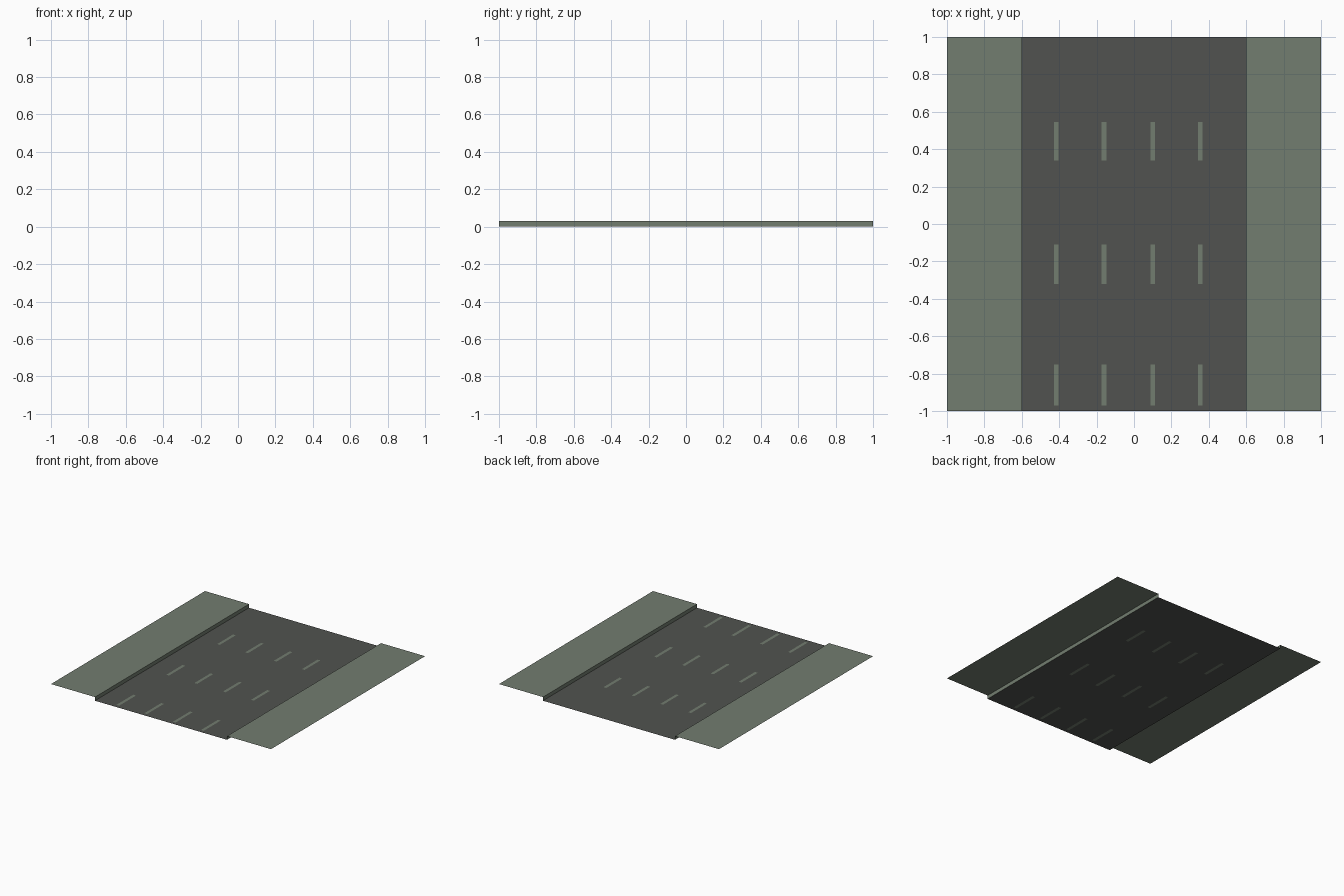
import bpy, bmesh

if "Cube" in bpy.data.objects:
    bpy.data.objects.remove(bpy.data.objects["Cube"])

ROAD_EDGE, CURB_H, HALF = 0.60, 0.03, 1.0


def material(name, rgb):
    m = bpy.data.materials.new(name)
    m.diffuse_color = (*rgb, 1.0)
    m.use_nodes = True
    m.node_tree.nodes["Principled BSDF"].inputs["Base Color"].default_value = m.diffuse_color
    return m


asphalt = material("dark asphalt", (0.083, 0.086, 0.080))
concrete = material("grey green concrete", (0.170, 0.205, 0.160))


def make_object(name, bm, *mats):
    mesh = bpy.data.meshes.new(name)
    bm.to_mesh(mesh)
    bm.free()
    for m in mats:
        mesh.materials.append(m)
    ob = bpy.data.objects.new(name, mesh)
    bpy.context.collection.objects.link(ob)
    return ob


# Road: a single sheet, divided so the lane dashes are cut in as faces
dash_x = [(c - 0.0125, c + 0.0125) for c in (-0.415, -0.16, 0.10, 0.355)]
dash_y = [(-0.97, -0.75), (-0.32, -0.11), (0.34, 0.545)]
xs = [-ROAD_EDGE] + [v for d in dash_x for v in d] + [ROAD_EDGE]
ys = [-HALF] + [v for d in dash_y for v in d] + [HALF]
bm = bmesh.new()
grid = [[bm.verts.new((x, y, 0)) for y in ys] for x in xs]
for i in range(len(xs) - 1):
    for j in range(len(ys) - 1):
        f = bm.faces.new((grid[i][j], grid[i + 1][j],
                          grid[i + 1][j + 1], grid[i][j + 1]))
        # odd cells in both directions are the painted dashes
        f.material_index = 1 if i % 2 and j % 2 else 0
make_object("road", bm, asphalt, concrete)

# Sidewalks: curb face and walkway as one open profile run along y
for side, name in ((-1, "left_sidewalk"), (1, "right_sidewalk")):
    bm = bmesh.new()
    profile = [(ROAD_EDGE, 0), (ROAD_EDGE, CURB_H), (1.0, CURB_H)]
    rows = [[bm.verts.new((side * x, y, z)) for x, z in profile]
            for y in (-HALF, HALF)]
    for k in range(2):
        f = bm.faces.new((rows[0][k], rows[0][k + 1],
                          rows[1][k + 1], rows[1][k]))
        if side < 0:
            f.normal_flip()
    make_object(name, bm, concrete)
